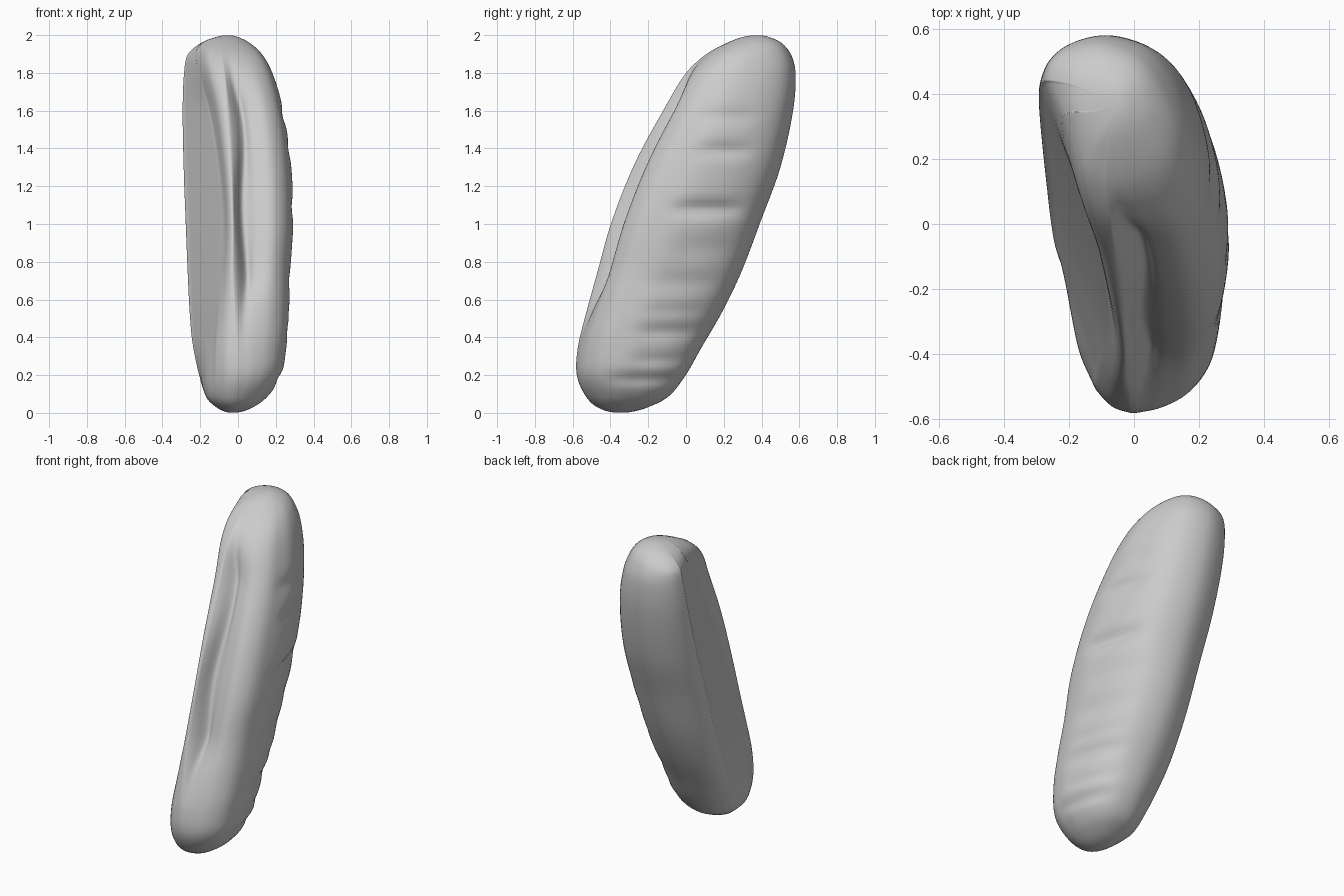
import bpy, bmesh
from math import acos, cos, pi, exp

if "Cube" in bpy.data.objects:
    bpy.data.objects.remove(bpy.data.objects["Cube"])

# Height stations: z, front y, back y, left x, right x, flat-edge u, flat-edge v, groove strength
STATIONS = [
    (0.00, -.35, -.35, -.03, -.03, .25, .15, 0),
    (0.03, -.47, -.20, -.12, .08, .25, .15, 0),
    (0.08, -.525, -.10, -.175, .15, .25, .14, 0),
    (0.20, -.578, .00, -.215, .23, .25, .13, 0),
    (0.35, -.572, .085, -.24, .255, .26, .12, 0),
    (0.55, -.526, .20, -.257, .27, .30, .12, .3),
    (0.75, -.472, .295, -.267, .275, .34, .125, 1),
    (1.00, -.402, .39, -.277, .29, .36, .135, 1),
    (1.30, -.285, .50, -.288, .28, .34, .18, 1),
    (1.60, -.125, .567, -.293, .238, .28, .26, 1),
    (1.80, .00, .58, -.285, .18, .18, .35, .3),
    (1.90, .11, .555, -.265, .125, .13, .44, 0),
    (1.96, .22, .505, -.20, .06, .14, .42, 0),
    (1.99, .30, .44, -.12, .00, .17, .35, 0),
    (2.00, .38, .38, -.05, -.05, .2, .3, 0),
]


def catmull(p0, p1, p2, p3, t):
    return [b + .5 * t * (c - a + t * (2 * a - 5 * b + 4 * c - d + t * (3 * (b - c) + d - a)))
            for a, b, c, d in zip(p0, p1, p2, p3)]


def station(z):
    """Smoothly interpolated dimensions at height z."""
    ang = lambda h: acos(max(-1, min(1, 1 - h)))
    a, n = ang(z), len(STATIONS)
    i = max(k for k in range(n - 1) if STATIONS[k][0] <= z)
    a0, a1 = ang(STATIONS[i][0]), ang(STATIONS[i + 1][0])
    t = (a - a0) / (a1 - a0)

    def slope(k):
        lo, hi = max(k - 1, 0), min(k + 1, n - 1)
        d = ang(STATIONS[hi][0]) - ang(STATIONS[lo][0])
        return [(q - p) / d for p, q in zip(STATIONS[lo], STATIONS[hi])]
    m0, m1, h = slope(i), slope(i + 1), a1 - a0
    return [(2*t**3 - 3*t**2 + 1)*p + (t**3 - 2*t**2 + t)*h*u + (3*t**2 - 2*t**3)*q + (t**3 - t**2)*h*w
            for p, q, u, w in zip(STATIONS[i], STATIONS[i + 1], m0, m1)]


# Creases across the right side: z, width, depth, centre y, half length
DENTS = [(1.08, .035, .034, .12, .18), (1.39, .035, .022, .2, .14), (1.57, .04, .012, .22, .15),
         (.87, .06, .010, .15, .2), (.69, .05, .012, .0, .2), (.54, .03, .010, -.05, .18),
         (.43, .04, .020, -.04, .22), (.28, .03, .012, -.1, .18), (.18, .035, .018, -.17, .22)]


def ramp(x, a, b):
    t = max(0, min(1, (x - a) / (b - a)))
    return t * t * (3 - 2 * t)


def section(z):
    _, yf, yb, xl, xr, uf, vf, g = station(z)
    g = max(0, min(1, g))
    wob = (.015 + .025 * cos(7.4 * (z - .65))) * g
    flat = [(uf * (1 - s), vf + (.76 - vf) * s) for s in (0, .1, .35, .65, .9, 1)]
    ctrl = flat + [(.055, .87), (.2, .96), (.45, 1), (.73, .92), (.905, .735), (1, .48),
                   (.985, .29), (.93, .17), (.81, .08 + .015 * g), (.66, .03 + .075 * g),
                   (.545 + wob, .01 + .13 * g), (.48 + wob * .6, .045 * g),
                   (.44, .005), (.55 * uf + .2, .015 + .17 * vf)]
    # The two ends become rounder
    e = max(.7 * (1 - ramp(z, .05, .45)), .8 * ramp(z, 1.88, 2))
    for i, (u, v) in enumerate(ctrl):
        a, b = 2 * u - 1, 2 * v - 1
        r = (abs(a) ** 2.1 + abs(b) ** 2.1) ** (1 / 2.1)
        f = 1 + e * (1 / r - 1)
        ctrl[i] = (.5 + .5 * a * f, .5 + .5 * b * f)
    n, out = len(ctrl), []
    for i in range(n):
        for k in range(6):
            u, v = catmull(ctrl[i - 1], ctrl[i], ctrl[(i + 1) % n], ctrl[(i + 2) % n], k / 6)
            x, y = xl + u * (xr - xl), yf + v * (yb - yf)
            side = ramp(u, .6, .95)
            for dz, w, d, yc, ln in DENTS:
                x -= side * d * exp(-((z - dz) / w) ** 2 - ((y - yc) / ln) ** 4)
            out.append((x, y, z))
    return out


# Loft the loaf from horizontal sections
bm = bmesh.new()
RINGS = 130
rings = [[bm.verts.new(p) for p in section(1 - cos(pi * j / RINGS))] for j in range(2, RINGS - 1)]
for a, b in zip(rings, rings[1:]):
    m = len(a)
    for i in range(m):
        bm.faces.new((a[i], a[(i + 1) % m], b[(i + 1) % m], b[i]))
# Close the two rounded tips
for ring, z in ((rings[0], 0), (rings[-1], 2)):
    c = bm.verts.new((sum(v.co.x for v in ring) / len(ring), sum(v.co.y for v in ring) / len(ring), z))
    for i in range(len(ring)):
        bm.faces.new((ring[i - 1], ring[i], c))
bmesh.ops.recalc_face_normals(bm, faces=bm.faces)
for f in bm.faces:
    f.smooth = True
mesh = bpy.data.meshes.new("bread_loaf")
bm.to_mesh(mesh)
bm.free()
loaf = bpy.data.objects.new("bread_loaf", mesh)
bpy.context.collection.objects.link(loaf)

# Soften the lofted surface
sm = loaf.modifiers.new("soften", 'SMOOTH')
sm.factor = .5
sm.iterations = 4
